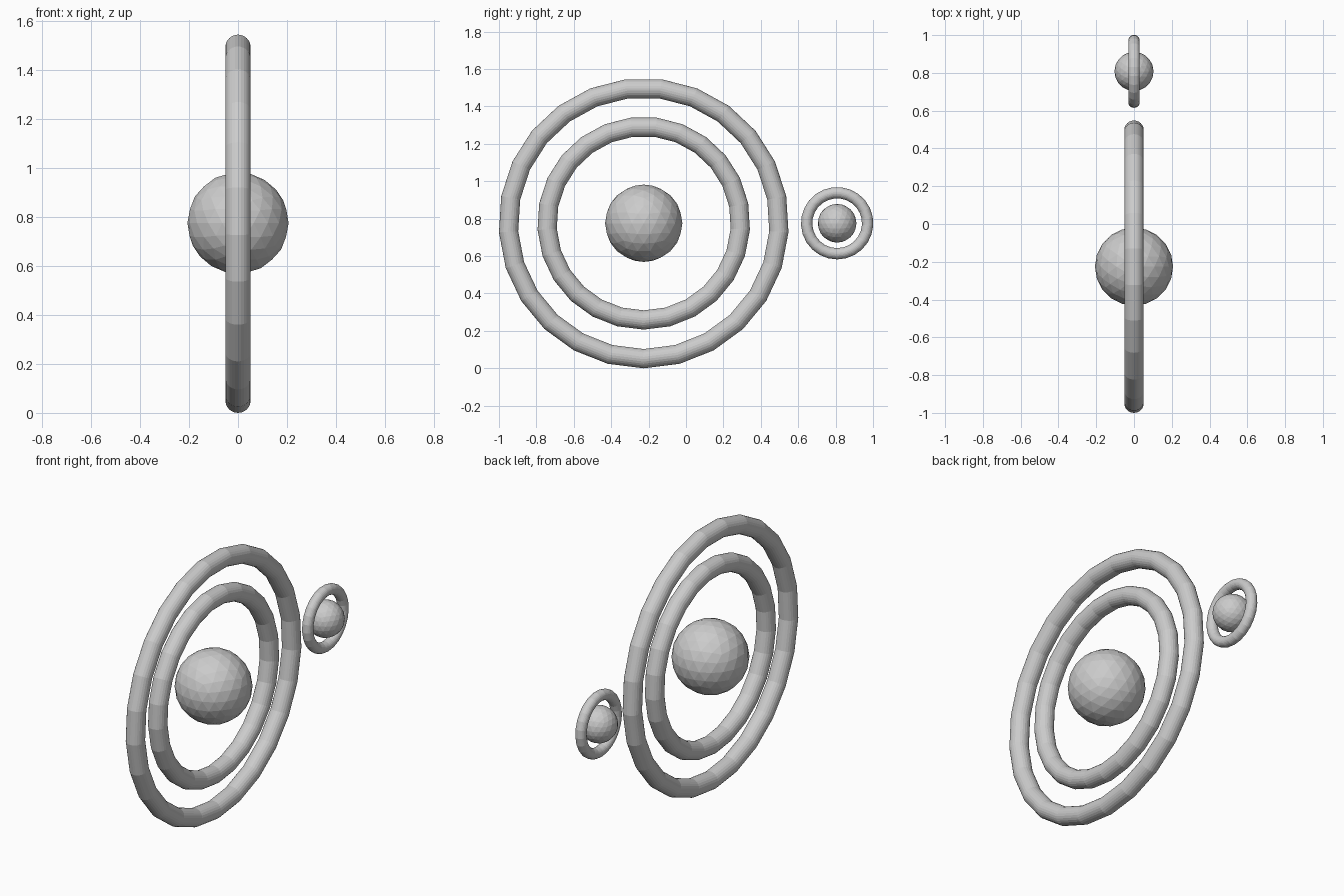
import bpy, math

if "Cube" in bpy.data.objects:
    bpy.data.objects.remove(bpy.data.objects["Cube"])

U = 0.0517                      # base module of the design
CZ = 15 * U                     # height of all centres
BIG_Y = -0.226                  # centre of the large group
SMALL_Y = BIG_Y + 20 * U        # centre of the small group

grey = bpy.data.materials.new("light_grey")
grey.diffuse_color = (0.6, 0.6, 0.6, 1)
grey.use_nodes = True
grey.node_tree.nodes["Principled BSDF"].inputs["Base Color"].default_value = grey.diffuse_color


def finish(name):
    ob = bpy.context.object
    ob.name = name
    ob.data.materials.clear()
    ob.data.materials.append(grey)
    bpy.ops.object.shade_flat()


def ring(name, y, major, minor):
    # upright ring, axis along x, one corner pointing straight down
    bpy.ops.mesh.primitive_torus_add(
        major_radius=major, minor_radius=minor,
        major_segments=25, minor_segments=25,
        location=(0, y, CZ), rotation=(0, math.pi / 2, 0))
    finish(name)


def ball(name, y, radius):
    bpy.ops.mesh.primitive_ico_sphere_add(
        subdivisions=3, radius=radius, location=(0, y, CZ))
    finish(name)


# large ball with two rings
ball("large_ball", BIG_Y, 4 * U)
ring("inner_ring", BIG_Y, 10 * U, U)
ring("outer_ring", BIG_Y, 14 * U, U)

# small ball with its own ring
ball("small_ball", SMALL_Y, 2 * U)
ring("small_ring", SMALL_Y, 0.163, 0.0303)
